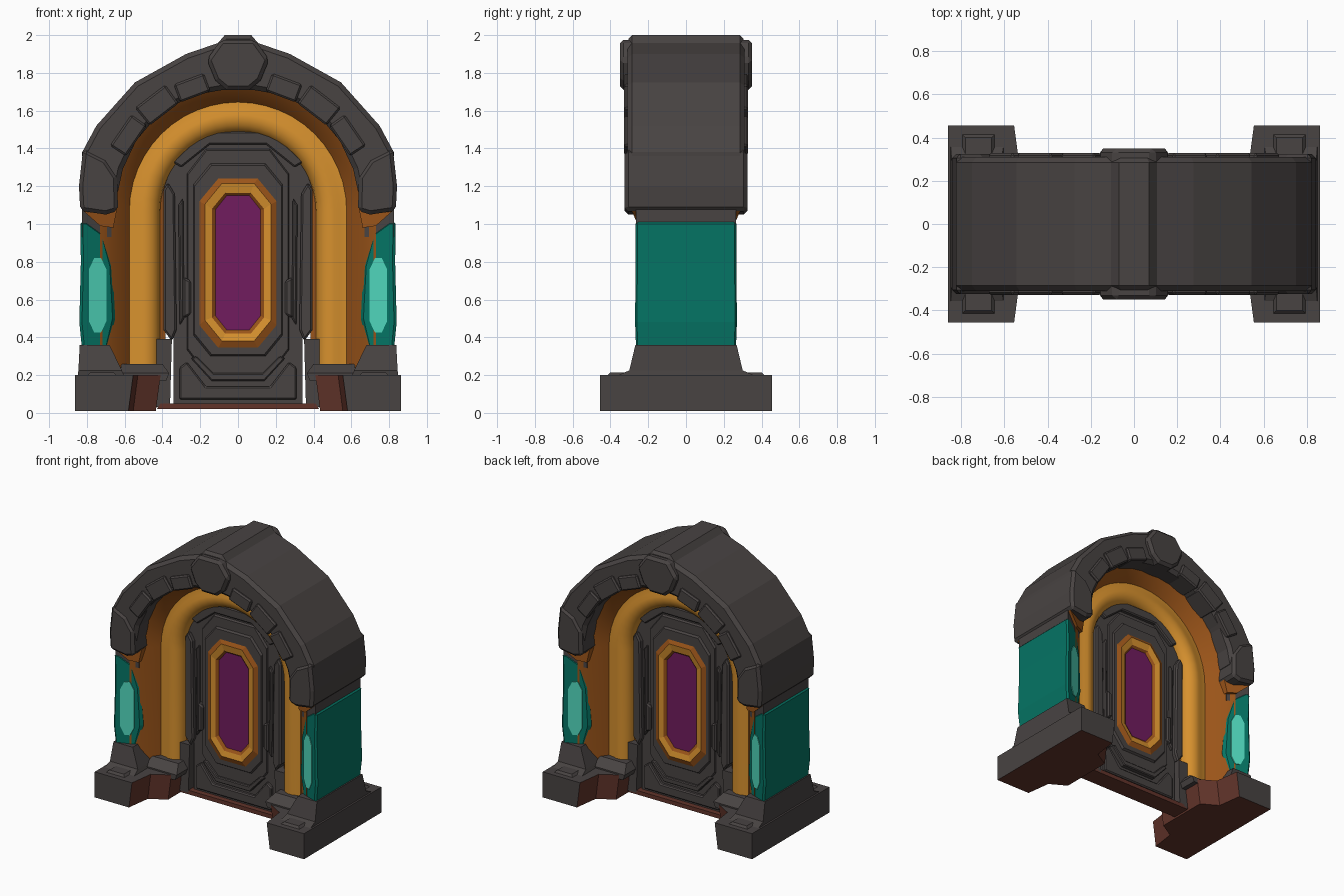
import bpy, bmesh, math

cube = bpy.data.objects.get("Cube")
if cube:
    bpy.data.objects.remove(cube, do_unlink=True)


def material(name, rgb):
    # sRGB 0-255 to linear
    col = [((c / 255 + 0.055) / 1.055) ** 2.4 for c in rgb] + [1]
    m = bpy.data.materials.new(name)
    m.use_nodes = True
    m.diffuse_color = col
    bsdf = next(n for n in m.node_tree.nodes if n.type == 'BSDF_PRINCIPLED')
    bsdf.inputs["Base Color"].default_value = col
    bsdf.inputs["Roughness"].default_value = 0.8
    return m


STONE = material("dark stone", (72, 67, 66))
BROWN = material("red brown", (98, 52, 42))
RUST = material("dark orange", (154, 84, 25))
GOLD = material("bright orange", (215, 145, 46))
TEAL = material("deep teal", (4, 116, 100))
GLOW = material("bright teal", (80, 214, 187))
PURPLE = material("purple", (113, 28, 95))


def loft(name, rings, mats, rule=None, bevel=0, smooth=False):
    """Skin closed rings; rule(band, segment, face) picks the material slot."""
    bm = bmesh.new()
    vs = [[bm.verts.new(p) for p in r] for r in rings]
    n = len(vs[0])
    made = []
    for i in range(len(vs) - 1):
        for j in range(n):
            k = (j + 1) % n
            made.append((i, j, bm.faces.new((vs[i][j], vs[i][k], vs[i + 1][k], vs[i + 1][j]))))
    made.append((-1, 0, bm.faces.new(vs[0][::-1])))
    made.append((len(vs) - 1, 0, bm.faces.new(vs[-1])))
    bmesh.ops.recalc_face_normals(bm, faces=bm.faces)
    bm.normal_update()
    for i, j, f in made:
        f.material_index = rule(i, j, f) if rule else 0
    me = bpy.data.meshes.new(name)
    bm.to_mesh(me)
    bm.free()
    ob = bpy.data.objects.new(name, me)
    bpy.context.collection.objects.link(ob)
    for m in mats:
        me.materials.append(m)
    if bevel:
        b = ob.modifiers.new("Bevel", 'BEVEL')
        b.width, b.segments, b.limit_method = bevel, 1, 'ANGLE'
        b.angle_limit = math.radians(50)
    if smooth:
        bpy.ops.object.select_all(action='DESELECT')
        ob.select_set(True)
        bpy.context.view_layer.objects.active = ob
        bpy.ops.object.shade_smooth_by_angle(angle=math.radians(35))


def slab(name, outline, y0, y1, mat, bevel=0):
    """Extrude an x-z outline from y0 to y1."""
    loft(name, [[(x, y, z) for x, z in outline] for y in (y0, y1)], [mat], bevel=bevel)


def pillar_y(x, proud=0):
    """Half depth of the side pillars, which fall back towards the opening."""
    return .275 - .38 * (.84 - abs(x)) + proud


def slanted(name, outline, proud, mat, bevel=0):
    """Extrude an outline through the model to the slanting pillar faces."""
    loft(name, [[(x, d * pillar_y(x, proud), z) for x, z in outline] for d in (-1, 1)],
         [mat], bevel=bevel)


def tier(name, side, levels):
    """Stack stone rectangles given as (x0, x1, half depth, z)."""
    loft(name, [[(side * a, -d, z), (side * b, -d, z), (side * b, d, z), (side * a, d, z)]
                for a, b, d, z in levels], [STONE])


def mirrored(half):
    return half + [(-x, z) for x, z in reversed(half)]


def octagon(w, z0, z1, cx, cz):
    return mirrored([(w - cx, z0), (w, z0 + cz), (w, z1 - cz), (w - cx, z1)])


SPRING = 1.07  # height where the arch starts to curve


def polar(r, deg):
    a = math.radians(deg)
    return r * math.cos(a), SPRING + r * math.sin(a)


# Stone arch over the top
outer = [(.82, 1.15), (.825, 1.38), (.75, 1.52), (.545, 1.75), (.275, 1.9), (.1, 1.96)]
inner = [(.64, 1.15), (.61, 1.29), (.54, 1.44), (.43, 1.57), (.25, 1.68), (.08, 1.71)]
slab("stone_arch", outer + [(-x, z) for x, z in outer[::-1]]
     + [(-x, z) for x, z in inner] + inner[::-1], -.31, .31, STONE, .025)

# Keystone and its ridge
slab("keystone", mirrored([(.06, 1.71), (.12, 1.76), (.165, 1.87), (.09, 1.975)]),
     -.35, .35, STONE, .02)
slab("keystone_ridge", mirrored([(.11, 1.76), (.13, 1.93), (.07, 2.0)]), -.305, .305, STONE, .02)

# Orange lining: profile of (radius, y) sloping in to a recessed roll, swept around the arch
front = [(.73, -.235), (.665, -.2), (.575, -.085)]
front += [(.495 + .083 * math.cos(t), -.02 - .08 * math.sin(t))
          for t in [math.radians(a) for a in range(60, 181, 20)]]
front += [(.385, -.01)]
profile = front + [(r, -y) for r, y in reversed(front)]
rings = [[(r, y, .19) for r, y in profile]]
for k in range(25):
    a = math.pi * k / 24
    rings.append([(r * math.cos(a), y, SPRING + r * math.sin(a)) for r, y in profile])
rings.append([(-r, y, .19) for r, y in profile])
half = len(front)


def lining_rule(i, j, f):
    j = min(j, 2 * half - 2 - j)
    return 1 if 2 <= j <= half - 3 else 0


loft("orange_lining", rings, [RUST, GOLD], lining_rule, smooth=True)

# Door slab and threshold
slab("door_slab", mirrored([(.342, .04), (.342, .4), (.39, .45), (.39, 1.2), (.33, 1.36), (.18, 1.49)]),
     -.03, .03, STONE)
slab("threshold", mirrored([(.43, .02), (.41, .05)]), -.07, .07, BROWN)

for s, face in ((-1, "front"), (1, "back")):
    # Stepped window surround with purple pane
    steps = [(.27, .2, 1.4, .1, .13, .025), (.265, .21, 1.39, .1, .13, .045),
             (.235, .3, 1.32, .09, .11, .045), (.23, .31, 1.31, .09, .11, .06),
             (.205, .345, 1.24, .1, .12, .06), (.175, .38, 1.215, .09, .11, .075),
             (.138, .42, 1.165, .07, .085, .065), (.12, .44, 1.15, .06, .075, .05)]
    bands = [0, 0, 0, 0, 1, 2, 1]
    loft(face + "_window_surround",
         [[(x, s * y, z) for x, z in octagon(w, a, b, cx, cz)] for w, a, b, cx, cz, y in steps],
         [STONE, RUST, GOLD, PURPLE],
         lambda i, j, f: 3 if i == 7 else bands[max(i, 0)])
    # Lower kick plates on the door
    slab(face + "_kick_plate", mirrored([(.31, .07), (.31, .24), (.27, .27), (.17, .14)]),
         s * .02, s * .055, STONE, .008)
    slab(face + "_kick_rib", mirrored([(.14, .17), (.25, .29), (.22, .3), (.13, .21)]),
         s * .02, s * .065, STONE, .006)
    # Arched trim at the head of the door
    slab(face + "_head_trim", mirrored([(.15, 1.42), (.3, 1.3), (.35, 1.33), (.18, 1.49)]),
         s * .02, s * .06, STONE, .008)

for side, s in (("left", 1), ("right", -1)):
    def flip(pts):
        return [(s * x, z) for x, z in pts]

    # Raised stones along the inner edge of the arch
    for n, (a0, a1, r0, r1) in enumerate([(26, 43, .66, .76), (44, 61, .65, .77), (62, 77, .65, .75)]):
        slab(f"{side}_arch_stone_{n + 1}",
             flip([polar(r0, a0), polar(r1, a0 + 1), polar(r1, a1 - 1), polar(r0, a1)]),
             -.328, .328, STONE, .01)

    # Capital, neck and orange bracket
    slab(side + "_capital", flip([(.82, 1.4), (.70, 1.34), (.64, 1.25), (.635, 1.07), (.70, 1.05),
                                  (.835, 1.07), (.842, 1.2)]), -.325, .325, STONE, .02)
    slanted(side + "_neck", flip([(.67, .93), (.825, .93), (.825, 1.12), (.67, 1.12)]), -.004, STONE)
    slanted(side + "_bracket", flip([(.64, 1.08), (.82, 1.07), (.73, .99), (.66, .98)]), .02, RUST)
    # Rust wedge tucked beside the head of the door
    slab(side + "_head_wedge", flip([(.2, 1.47), (.33, 1.36), (.35, 1.4), (.22, 1.51)]),
         -.05, .05, RUST)

    # Teal pillar with glowing slots on both ends
    slanted(side + "_teal_pillar", flip([(.69, .33), (.825, .33), (.84, .48), (.832, .8),
                                         (.835, 1.015), (.80, 1.015), (.71, .95), (.665, .78),
                                         (.65, .5)]), 0, TEAL, .015)
    slanted(side + "_glow_slots", [(x + s * .743, z) for x, z in octagon(.046, .425, .82, .028, .06)],
            .006, GLOW)

    # Foot: brown underneath and on the inner faces
    plan = [(.862, -.455), (.565, -.455), (.54, -.27), (.42, -.2)]
    plan += [(x, -y) for x, y in reversed(plan)]
    loft(side + "_foot", [[(s * (x + dx * (x < .6)), y, z) for x, y in plan]
                          for z, dx in ((.01, .015), (.2, -.01))], [STONE, BROWN],
         lambda i, j, f: int(f.normal.z < -.5 or s * f.normal.x < -.3
                             or (abs(f.calc_center_median().x) < .54 and f.normal.z < .5)))
    # Sloped collar, roll socket and front step on the foot
    tier(side + "_collar", s, [(.6, .85, .38, .19), (.615, .845, .3, .225), (.68, .838, .268, .36)])
    tier(side + "_socket", s, [(.38, .62, .2, .17), (.365, .62, .2, .21), (.4, .62, .13, .26)])
    tier(side + "_foot_step", s, [(.64, .8, .42, .195), (.66, .78, .4, .215)])

    # Post beside the door, leaving a narrow slit
    slab(side + "_door_post", flip([(.36, .03), (.45, .03), (.45, .39), (.35, .39)]),
         -.07, .07, STONE)
    # Door jamb strips
    slab(side + "_jamb", flip([(.35, .38), (.395, .44), (.395, 1.18), (.37, 1.22), (.335, 1.16),
                               (.325, .44)]), -.065, .065, STONE, .01)
    slab(side + "_jamb_rib", flip([(.285, .5), (.31, .46), (.315, 1.1), (.29, 1.14)]),
         -.055, .055, STONE, .008)
    slab(side + "_jamb_latch", flip([(.25, .52), (.29, .5), (.29, .72), (.25, .7)]),
         -.065, .065, STONE, .01)
